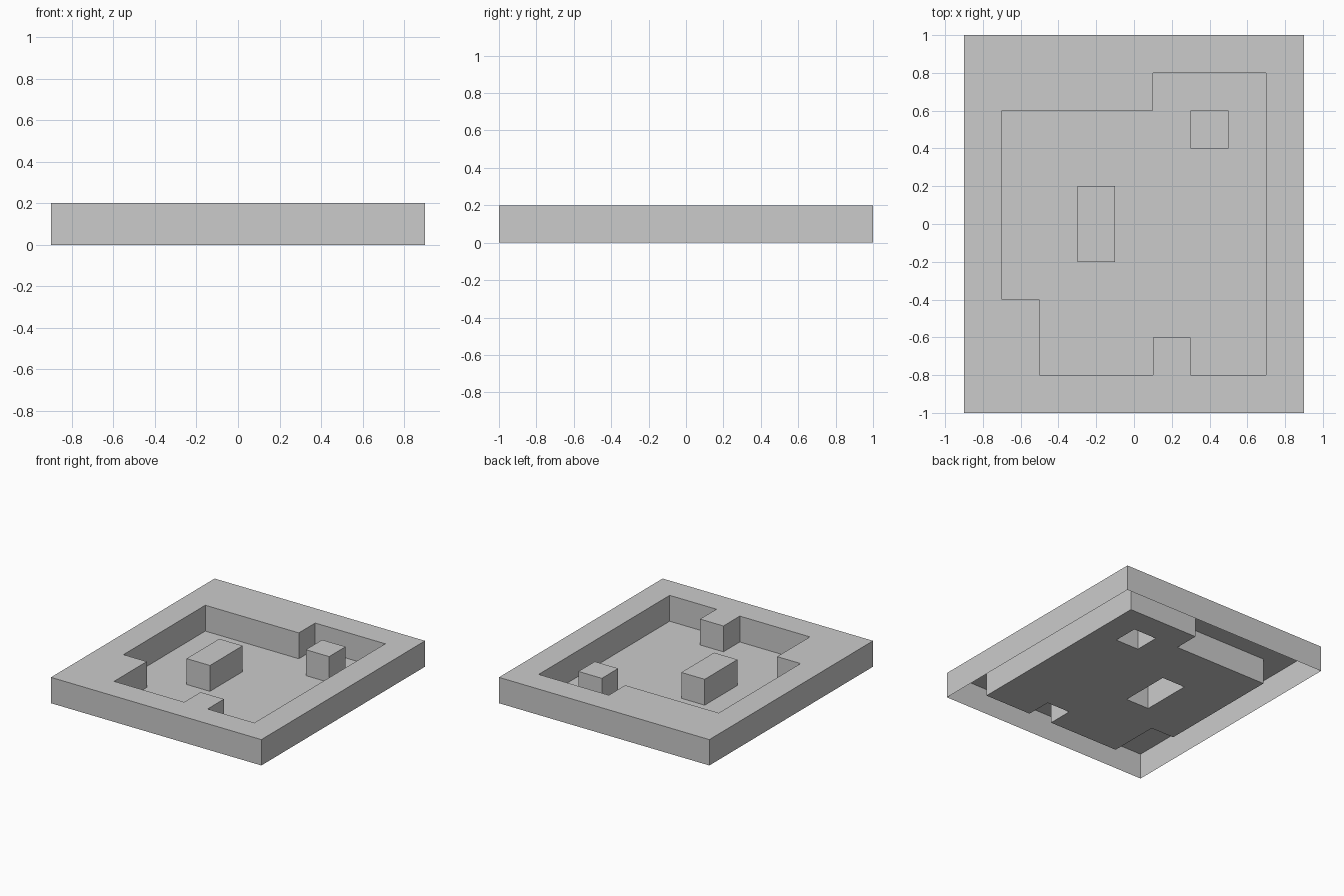
import bpy, bmesh

if "Cube" in bpy.data.objects:
    bpy.data.objects.remove(bpy.data.objects["Cube"])

H = 0.2  # height of the raised areas; the whole model is an open-bottomed sheet


def rect(x0, y0, x1, y1):
    return [(x0, y0), (x1, y0), (x1, y1), (x0, y1)]


def make(name, walls=(), flats=()):
    """walls: (loop, faces_outward); flats: (loops, z), later loops are holes."""
    bm = bmesh.new()
    for loop, outward in walls:
        low = [bm.verts.new((x, y, 0)) for x, y in loop]
        top = [bm.verts.new((x, y, H)) for x, y in loop]
        for i in range(len(loop)):
            j = (i + 1) % len(loop)
            quad = [low[i], low[j], top[j], top[i]]
            bm.faces.new(quad if outward else quad[::-1])
    for loops, z in flats:
        edges = []
        for loop in loops:
            vs = [bm.verts.new((x, y, z)) for x, y in loop]
            edges += [bm.edges.new((vs[i - 1], vs[i])) for i in range(len(vs))]
        made = bmesh.ops.triangle_fill(bm, edges=edges, use_beauty=True,
                                       normal=(0, 0, 1))["geom"]
        for f in made:
            if isinstance(f, bmesh.types.BMFace):
                f.normal_update()
                if f.normal.z < 0:
                    f.normal_flip()
    bmesh.ops.remove_doubles(bm, verts=bm.verts[:], dist=1e-4)
    mesh = bpy.data.meshes.new(name)
    bm.to_mesh(mesh)
    bm.free()
    obj = bpy.data.objects.new(name, mesh)
    bpy.context.collection.objects.link(obj)
    return obj


outer = rect(-0.9, -1, 0.9, 1)
pocket = [(-0.5, -0.8), (0.1, -0.8), (0.1, -0.6), (0.3, -0.6), (0.3, -0.8),
          (0.7, -0.8), (0.7, 0.8), (0.1, 0.8), (0.1, 0.6), (-0.7, 0.6),
          (-0.7, -0.4), (-0.5, -0.4)]
pillars = {"long_pillar": rect(-0.3, -0.2, -0.1, 0.2),
           "short_pillar": rect(0.3, 0.4, 0.5, 0.6)}

# Outer wall, top rim and stepped pocket wall
make("rim", [(outer, True), (pocket, False)], [([outer, pocket], H)])

# Pocket floor, open under the hollow pillars
make("floor", flats=[([pocket, *pillars.values()], 0)])

# Hollow pillars standing in the pocket
for name, loop in pillars.items():
    make(name, [(loop, True)], [([loop], H)])
